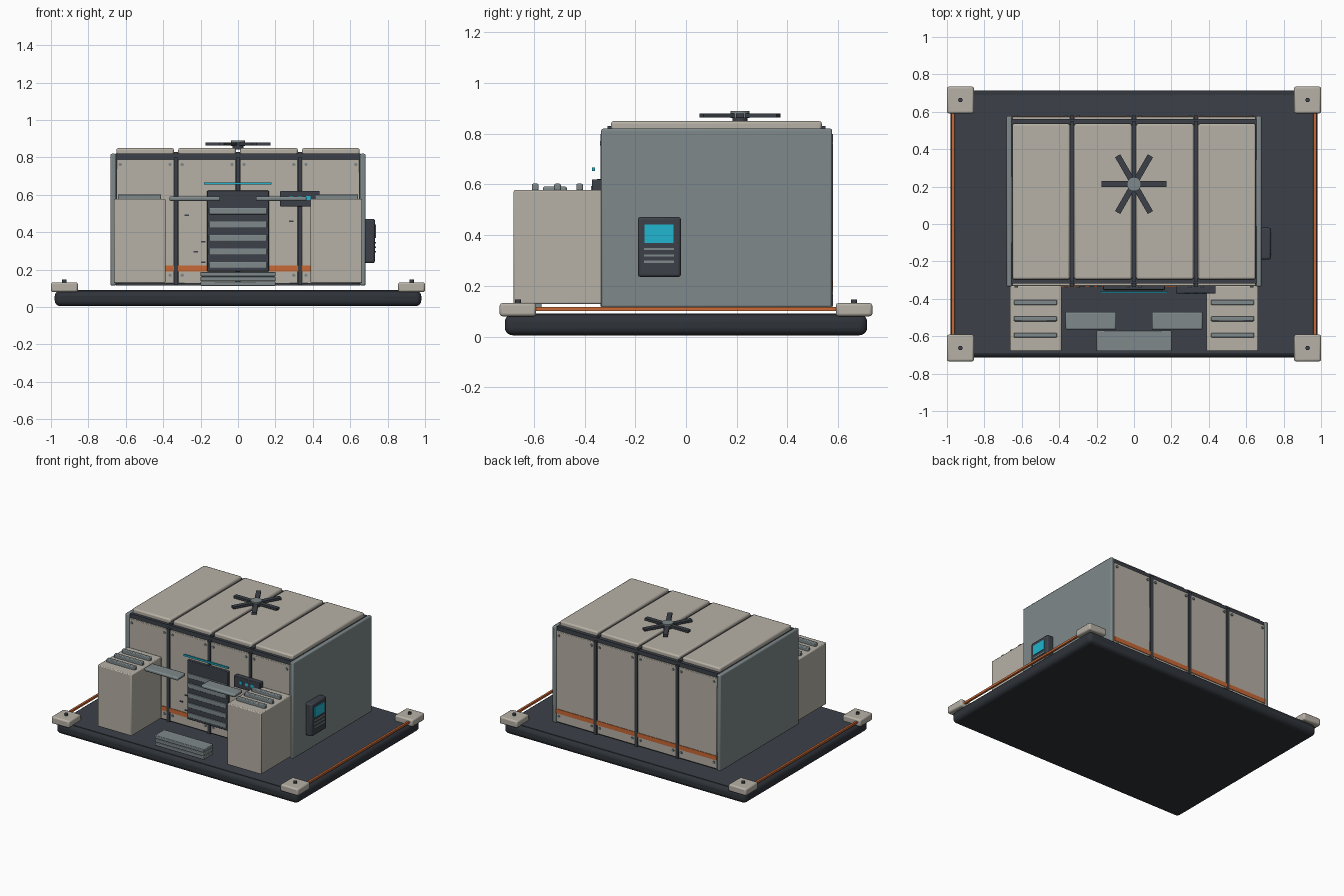
import bpy
import math

if "Cube" in bpy.data.objects:
    bpy.data.objects.remove(bpy.data.objects["Cube"])


def material(name, r, g, b):
    m = bpy.data.materials.new(name)
    m.diffuse_color = (r, g, b, 1)
    m.use_nodes = True
    m.node_tree.nodes["Principled BSDF"].inputs["Base Color"].default_value = m.diffuse_color
    return m


TAN = material("warm_grey_panel", 0.47, 0.44, 0.38)
STEEL = material("blue_grey_steel", 0.21, 0.25, 0.26)
DARK = material("charcoal", 0.045, 0.053, 0.066)
RUBBER = material("black_rubber", 0.028, 0.033, 0.041)
ORANGE = material("orange", 0.58, 0.14, 0.035)
CYAN = material("cyan_display", 0.015, 0.46, 0.62)


def finish(ob, name, mat, bevel, segments):
    ob.name = name
    ob.data.materials.append(mat)
    if bevel:
        mod = ob.modifiers.new("soft_edges", 'BEVEL')
        mod.width, mod.segments = bevel, segments
        bpy.ops.object.shade_smooth_by_angle()
    return ob


def box(name, mat, x, y, z, bevel=0.0, segments=2):
    """Box from (low, high) pairs on each axis."""
    bpy.ops.mesh.primitive_cube_add(
        size=1, location=[(a + b) / 2 for a, b in (x, y, z)])
    ob = bpy.context.object
    ob.scale = [b - a for a, b in (x, y, z)]
    bpy.ops.object.transform_apply(location=False, rotation=False, scale=True)
    return finish(ob, name, mat, bevel, segments)


def pair(name, mat, x, y, z, bevel=0.0):
    """The same box on the right and the left."""
    box(name + "_right", mat, x, y, z, bevel)
    box(name + "_left", mat, (-x[1], -x[0]), y, z, bevel)


def disc(name, mat, loc, radius, depth, axis='Z', sides=16):
    rot = {'Z': (0, 0, 0), 'Y': (math.pi / 2, 0, 0), 'X': (0, math.pi / 2, 0)}[axis]
    bpy.ops.mesh.primitive_cylinder_add(
        vertices=sides, radius=radius, depth=depth, location=loc, rotation=rot)
    ob = bpy.context.object
    bpy.ops.object.shade_smooth_by_angle()
    return finish(ob, name, mat, 0, 1)


# Platform with rounded rim and deck plate
box("platform", RUBBER, (-0.98, 0.98), (-0.715, 0.715), (0.005, 0.088), 0.03, 4)
box("deck", DARK, (-0.955, 0.955), (-0.69, 0.69), (0.08, 0.091))

# Corner pads with bolts, and side rails
for sx in (-1, 1):
    for sy in (-1, 1):
        cx, cy = sx * 0.928, sy * 0.663
        box("corner_pad", TAN, (cx - 0.072, cx + 0.072), (cy - 0.072, cy + 0.072),
            (0.08, 0.132), 0.01)
        disc("pad_bolt", DARK, (cx, cy, 0.138), 0.012, 0.016)
pair("side_rail", ORANGE, (0.96, 0.975), (-0.6, 0.6), (0.101, 0.116))

# Shelter core and side walls
box("shelter_core", DARK, (-0.655, 0.655), (-0.318, 0.562), (0.115, 0.82))
pair("side_wall", STEEL, (0.652, 0.682), (-0.335, 0.577), (0.115, 0.82), 0.008)

# Roof panels, front and back wall panels with bolts
for i in range(4):
    cx = -0.4965 + 0.331 * i
    span = (cx - 0.154, cx + 0.154)
    box("roof_panel", TAN, span, (-0.296, 0.536), (0.81, 0.85), 0.01)
    for label, y, face in (("front", (-0.332, -0.31), -0.332),
                           ("back", (0.55, 0.574), 0.574)):
        box(label + "_panel", TAN, span, y, (0.125, 0.79), 0.004)
        out = math.copysign(0.004, face)
        box(label + "_stripe", ORANGE, span, sorted((face - out, face + out)),
            (0.19, 0.222))
        for dx in (-0.133, 0.133):
            for z in (0.17, 0.762):
                disc(label + "_bolt", STEEL, (cx + dx, face, z), 0.009, 0.014, 'Y', 10)

# Frame posts between the panels
for x in (-0.331, 0, 0.331):
    box("front_post", DARK, (x - 0.011, x + 0.011), (-0.338, -0.31), (0.118, 0.8))
    box("back_post", DARK, (x - 0.011, x + 0.011), (0.55, 0.58), (0.118, 0.8))
    box("roof_rib", DARK, (x - 0.011, x + 0.011), (-0.31, 0.55), (0.81, 0.83))

# Shutter door with slats and light bar
box("shutter_door", DARK, (-0.165, 0.165), (-0.352, -0.32), (0.19, 0.622), 0.004)
for i in range(5):
    z = 0.225 + 0.072 * i
    box("shutter_slat", STEEL, (-0.155, 0.155), (-0.358, -0.345), (z - 0.017, z + 0.017), 0.003)
box("light_bar", CYAN, (-0.183, 0.178), (-0.37, -0.36), (0.654, 0.666))

# Small latch marks on the front panels
for x, z in ((-0.275, 0.49), (-0.225, 0.295), (-0.185, 0.35), (-0.185, 0.24), (0.285, 0.46)):
    box("panel_latch", DARK, (x - 0.012, x + 0.012), (-0.337, -0.33), (z - 0.004, z + 0.004))

# Wall console with three buttons
box("wall_console", DARK, (0.225, 0.437), (-0.371, -0.332), (0.538, 0.62), 0.004)
for x in (0.285, 0.33, 0.375):
    box("console_button", CYAN, (x - 0.012, x + 0.012), (-0.375, -0.37), (0.572, 0.594))

# Entry step in stacked layers
for i in range(3):
    z = 0.112 + 0.026 * i
    box("step_layer", STEEL, (-0.2, 0.2), (-0.68, -0.57), (z, z + 0.024), 0.004)

# Cabinets with vent bars on top
pair("cabinet", TAN, (0.388, 0.664), (-0.68, -0.33), (0.128, 0.578), 0.006)
for y in (-0.42, -0.507, -0.595):
    pair("cabinet_vent", STEEL, (0.412, 0.642), (y - 0.013, y + 0.013), (0.57, 0.603), 0.005)

# Work trays beside the cabinets
pair("work_tray", STEEL, (0.095, 0.367), (-0.565, -0.47), (0.568, 0.592), 0.008)

# Side control panel with screen and key rows
box("control_panel", DARK, (0.675, 0.732), (-0.19, -0.02), (0.235, 0.472), 0.01)
box("control_screen", CYAN, (0.73, 0.737), (-0.163, -0.05), (0.37, 0.442))
for z in (0.295, 0.32, 0.345):
    box("key_row", STEEL, (0.73, 0.737), (-0.165, -0.047), (z - 0.004, z + 0.004))

# Roof fan with six blades
disc("fan_stem", DARK, (0, 0.213, 0.858), 0.03, 0.03, sides=20)
for i in range(3):
    blade = box("fan_blade", DARK, (-0.175, 0.175), (-0.016, 0.016), (0.864, 0.88))
    blade.location.y = 0.213
    blade.rotation_euler.z = i * math.pi / 3
disc("fan_hub", STEEL, (0, 0.213, 0.876), 0.038, 0.028, sides=20)
